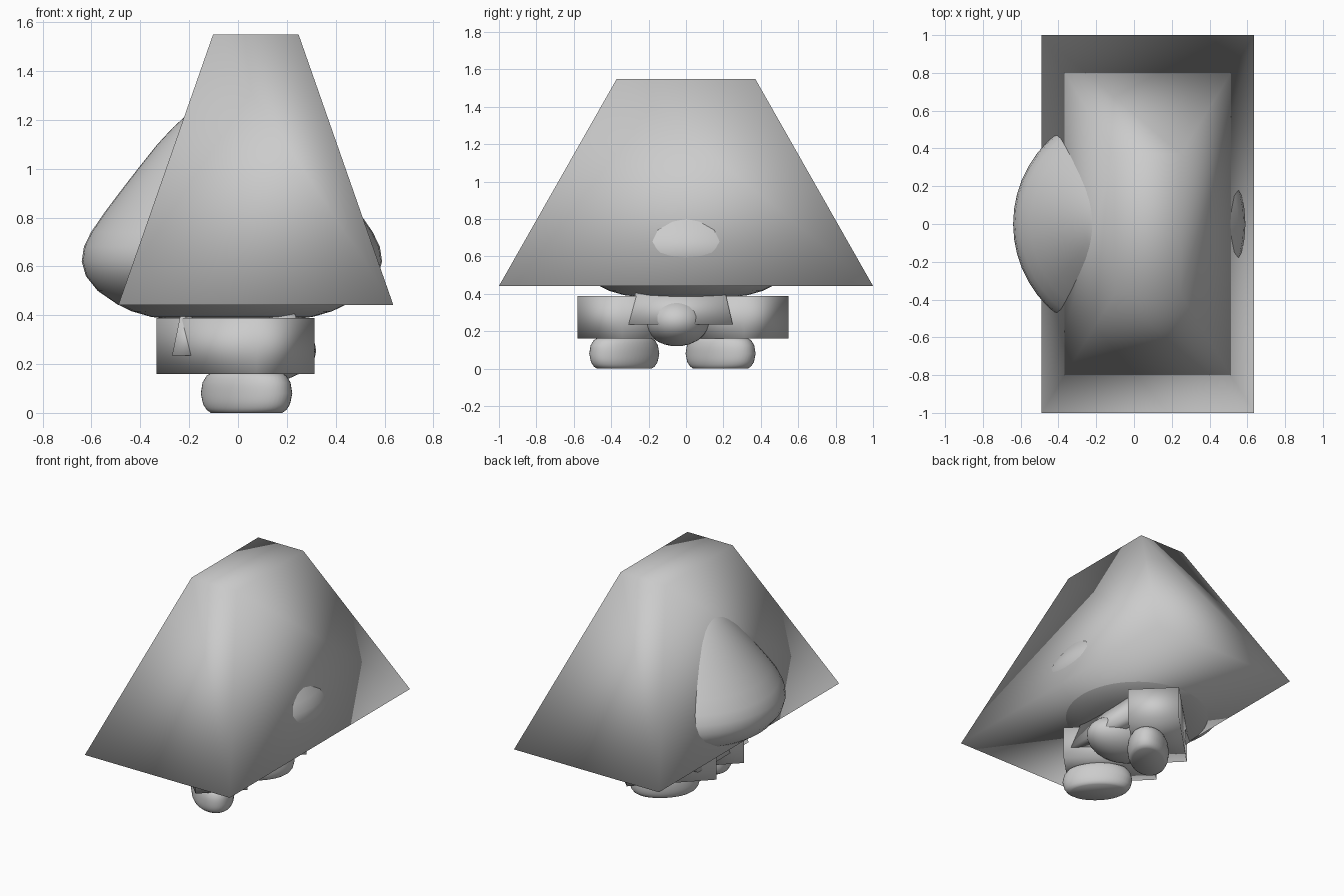
import bpy, bmesh, math
from mathutils import Matrix, Vector

if "Cube" in bpy.data.objects:
    bpy.data.objects.remove(bpy.data.objects["Cube"])


def finish(bm, name, loc=(0, 0, 0), rot=0.0, scale=(1, 1, 1)):
    bmesh.ops.recalc_face_normals(bm, faces=bm.faces)
    for f in bm.faces:
        f.smooth = True
    me = bpy.data.meshes.new(name)
    bm.to_mesh(me)
    bm.free()
    ob = bpy.data.objects.new(name, me)
    bpy.context.collection.objects.link(ob)
    ob.location = loc
    ob.rotation_euler.z = rot
    ob.scale = scale
    return ob


def frustum(name, loc, low, high, height, rot=0.0, shift=0.0, tilt=0.0):
    """Four-sided block; low/high are half sizes, shift/tilt slant the top."""
    bm = bmesh.new()
    bmesh.ops.create_cube(bm, size=2)
    for v in bm.verts:
        top = v.co.z > 0
        hx, hy = high if top else low
        sx = v.co.x
        v.co = Vector((sx * hx + (shift if top else 0), v.co.y * hy,
                       height + sx * tilt if top else 0))
    return finish(bm, name, loc, rot)


def lathe(name, profile, loc, rot=0.0, scale=(1, 1, 1)):
    bm = bmesh.new()
    vs = [bm.verts.new((r, 0, z)) for r, z in profile]
    es = [bm.edges.new(p) for p in zip(vs, vs[1:])]
    bmesh.ops.spin(bm, geom=vs + es, cent=(0, 0, 0), axis=(0, 0, 1),
                   angle=math.tau, steps=48, use_duplicate=False)
    bmesh.ops.remove_doubles(bm, verts=bm.verts, dist=0.0005)
    return finish(bm, name, loc, rot, scale)


# large tapered outer shell
frustum("outer_shell", (0.073, 0, 0.442), (0.563, 1.0), (0.175, 0.37), 1.108)

# teardrop body bulging through the shell
lathe("body", [(0, .375), (.2, .378), (.33, .393), (.41, .416), (.47, .445),
               (.55, .5), (.598, .56), (.615, .62), (.606, .68), (.577, .74),
               (.522, .82), (.462, .9), (.385, 1.0), (.305, 1.1),
               (.24, 1.17), (.185, 1.22), (.1, 1.26), (0, 1.275)],
      (-0.025, 0, 0))

# splayed legs and feet
foot = [(0, 0), (.78, 0), (.87, .012), (.95, .035), (1, .08),
        (.96, .125), (.87, .153), (.7, .17), (0, .178)]
for side, s, leg_y, foot_y in (("front", -1, -0.255, -0.33),
                               ("back", 1, 0.225, 0.185)):
    frustum(side + "_leg", (-0.01, leg_y, 0.16), (0.29, 0.168),
            (0.29, 0.168), 0.228, s * math.pi / 4)
    lathe(side + "_foot", foot, (0.035, foot_y, 0), s * math.pi / 4,
          (0.228, 0.135, 1))

# tapered hip panels
frustum("left_panel", (-0.212, -0.03, 0.235), (0.058, 0.28), (0.025, 0.24), 0.16)
frustum("right_panel", (0.22, -0.03, 0.235), (0.06, 0.28), (0.06, 0.24),
        0.162, shift=-0.047, tilt=0.01)

# rounded underside between the legs
bm = bmesh.new()
bmesh.ops.create_uvsphere(bm, u_segments=32, v_segments=16, radius=1,
                          matrix=Matrix.Diagonal((0.24, 0.175, 0.135, 1)))
finish(bm, "underside", (0.08, -0.05, 0.255))
